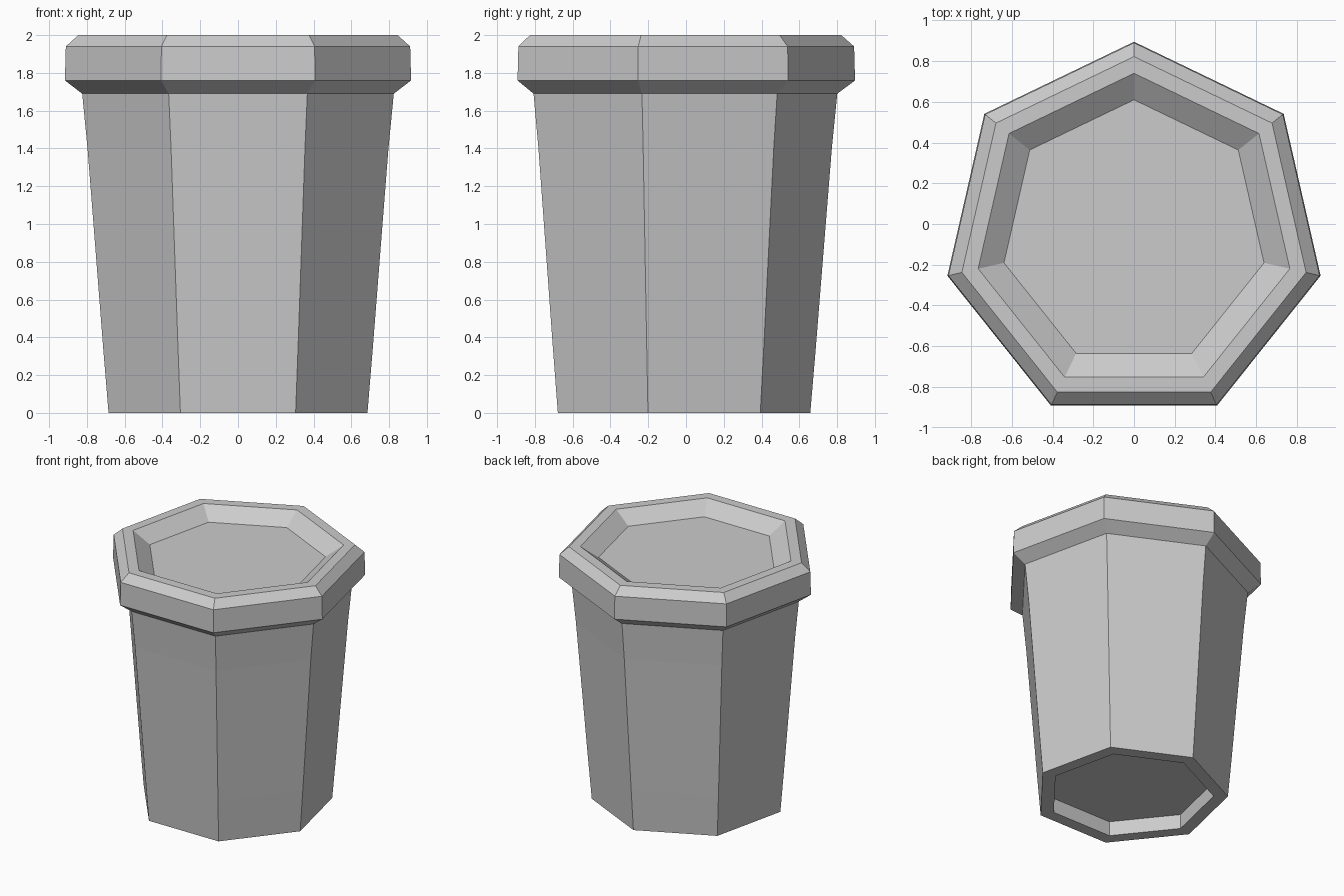
import bpy
import bmesh
import math

cube = bpy.data.objects.get("Cube")
if cube:
    bpy.data.objects.remove(cube, do_unlink=True)

SIDES = 7
CENTRE_Y = -0.045

grey = bpy.data.materials.new("light grey")
grey.use_nodes = True
COLOUR = (0.6, 0.6, 0.6, 1)
grey.diffuse_color = COLOUR
grey.node_tree.nodes["Principled BSDF"].inputs["Base Color"].default_value = COLOUR


def faceted_shell(name, profile, cap_first=False, cap_last=False):
    """Sweep a (radius, height) profile around a seven-sided ring."""
    bm = bmesh.new()
    rings = []
    for radius, z in profile:
        ring = []
        for i in range(SIDES):
            a = math.pi / 2 + math.tau * i / SIDES
            ring.append(bm.verts.new((radius * math.cos(a),
                                      CENTRE_Y + radius * math.sin(a), z)))
        rings.append(ring)
    for low, high in zip(rings, rings[1:]):
        for i in range(SIDES):
            j = (i + 1) % SIDES
            bm.faces.new((low[i], low[j], high[j], high[i]))
    if cap_first:
        bm.faces.new(rings[0][::-1])
    if cap_last:
        bm.faces.new(rings[-1])
    mesh = bpy.data.meshes.new(name)
    bm.to_mesh(mesh)
    bm.free()
    mesh.materials.append(grey)
    obj = bpy.data.objects.new(name, mesh)
    bpy.context.collection.objects.link(obj)
    return obj


# Tapered cup with a recessed base
faceted_shell("cup_body", [
    (0.60, 0.115), (0.60, 0), (0.703, 0),
    (0.731, 0.33), (0.817, 1.4), (0.846, 1.69),
], cap_first=True)

# Overhanging bevelled lid with a sunken top
faceted_shell("lid", [
    (0.846, 1.69), (0.94, 1.76), (0.935, 1.94), (0.867, 2.0),
    (0.785, 2.0), (0.655, 1.91),
], cap_last=True)
